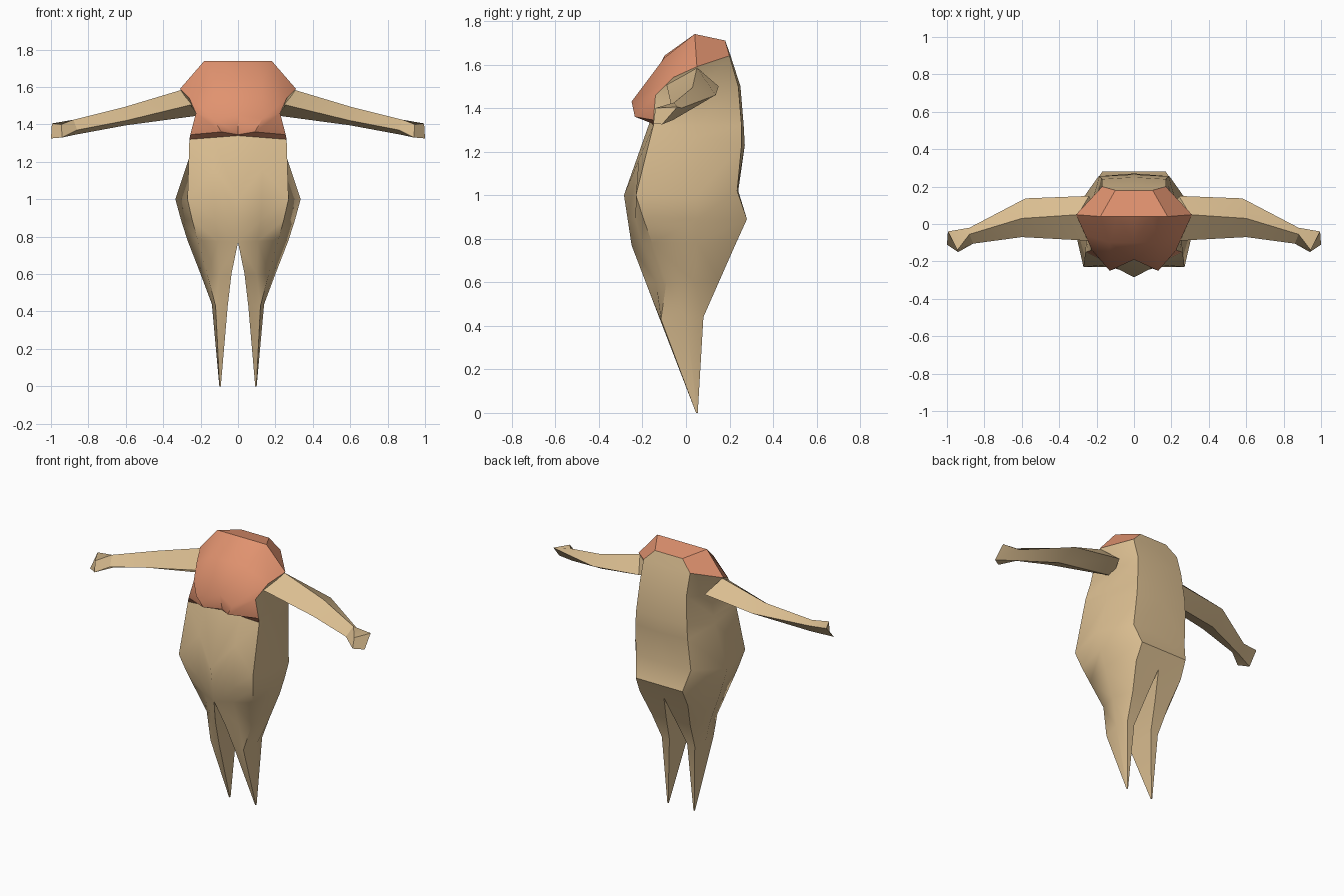
import bpy, bmesh
from mathutils import Vector

if "Cube" in bpy.data.objects:
    bpy.data.objects.remove(bpy.data.objects["Cube"])


def material(name, rgb):
    m = bpy.data.materials.new(name)
    m.diffuse_color = (*rgb, 1)
    m.use_nodes = True
    m.node_tree.nodes["Principled BSDF"].inputs["Base Color"].default_value = m.diffuse_color
    return m


TAN = material("tan", (0.70, 0.51, 0.28))
ORANGE = material("burnt orange", (0.75, 0.29, 0.16))


def loft(bm, rows, closed=False, paint=None):
    """Skin consecutive rows of points; paint(row, column) picks the material."""
    vs = [[bm.verts.new(p) for p in row] for row in rows]
    n = len(vs[0])
    for r in range(len(vs) - 1):
        for c in range(n if closed else n - 1):
            d = (c + 1) % n
            f = bm.faces.new((vs[r][c], vs[r][d], vs[r + 1][d], vs[r + 1][c]))
            f.material_index = paint(r, c) if paint else 0
    return vs


def finish(name, bm, angle):
    """Weld, mirror across x and shade the part."""
    bmesh.ops.remove_doubles(bm, verts=bm.verts, dist=0.002)
    bmesh.ops.recalc_face_normals(bm, faces=bm.faces)
    me = bpy.data.meshes.new(name)
    bm.to_mesh(me)
    bm.free()
    ob = bpy.data.objects.new(name, me)
    bpy.context.collection.objects.link(ob)
    me.materials.append(TAN)
    me.materials.append(ORANGE)
    mod = ob.modifiers.new("mirror", 'MIRROR')
    mod.use_clip = True
    mod.merge_threshold = 0.002
    bpy.context.view_layer.objects.active = ob
    ob.select_set(True)
    bpy.ops.object.modifier_apply(modifier=mod.name)
    bpy.ops.object.shade_smooth_by_angle(angle=angle)
    ob.select_set(False)
    return ob


def with_mid(row):
    """Insert a point halfway between the front centre and front corner."""
    a, b = Vector(row[0]), Vector(row[1])
    return [row[0], (a + b) / 2] + row[2 - 1:]


# Half sections run: front centre, front corner, side, back corner, back centre
crotch = [(0, -.25, .77), (.215, -.155, .78), (.27, .05, .78), (.175, .23, .78), (0, .23, .785)]
seat = [(0, -.268, .89), (.245, -.195, .89), (.305, .05, .89), (.17, .28, .89), (0, .28, .89)]
waist = [(0, -.285, 1.0), (.27, -.23, 1.0), (.335, .05, 1.0), (.2, .235, 1.02), (0, .24, 1.02)]
ribs = [(0, -.165, 1.34), (.26, -.15, 1.32), (.245, .05, 1.27), (.19, .255, 1.23), (0, .27, 1.23)]

# Upper sections carry one more point for the bust
under_bust = [(0, -.165, 1.345), (.09, -.235, 1.36), (.255, -.15, 1.345),
              (.235, .05, 1.32), (.185, .255, 1.32), (0, .265, 1.32)]
bust = [(0, -.19, 1.45), (.13, -.25, 1.43), (.225, -.14, 1.46),
        (.22, .05, 1.45), (.17, .24, 1.5), (0, .25, 1.5)]
shoulder = [(0, -.1, 1.64), (.13, -.1, 1.63), (.26, -.06, 1.54),
            (.31, .05, 1.59), (.17, .2, 1.64), (0, .205, 1.64)]
top = [(0, .04, 1.74), (.09, .04, 1.74), (.18, .04, 1.74),
       (.18, .04, 1.74), (.1, .18, 1.71), (0, .18, 1.71)]

waist_row = with_mid(waist)
waist_row[1] = (Vector(waist[0]) + Vector(ribs[1])) / 2   # flat chest triangle

# Legs: the same section, closed on the inside, tapering to a point
knee = [(.035, -.185, .6), (.165, -.09, .6), (.2, .04, .6), (.14, .155, .61), (.035, .155, .61)]
shin = [(.055, -.12, .43), (.12, -.115, .43), (.14, .0, .44), (.12, .08, .44), (.065, .08, .44)]
toe = [(.095 + dx, .05 + dy, 0) for dx, dy in
       ((-.003, -.004), (.003, -.004), (.005, 0), (.003, .004), (-.003, .004))]


def mantle_paint(r, c):
    """Orange on the bust, shoulder fronts and top."""
    if r < 3:
        return 0
    return int(c < (4 if r == 6 else 2))


bm = bmesh.new()
rows = [with_mid(crotch), with_mid(seat), waist_row, with_mid(ribs), under_bust, bust, shoulder, top]
torso = loft(bm, rows, paint=mantle_paint)
t = torso[-1]
cap = bm.faces.new((t[0], t[1], t[2], t[4], t[5]))
cap.material_index = 1
legs = loft(bm, [with_mid(r) for r in (crotch, knee, shin, toe)], closed=True)
bm.faces.new(legs[-1])
finish("body", bm, 0.75)

# Arms: diamond sections of front, top, back, bottom
arm = [
    [(.23, -.09, 1.51), (.30, .05, 1.585), (.24, .15, 1.5), (.19, .03, 1.45)],
    [(.6, -.07, 1.42), (.6, .03, 1.495), (.58, .137, 1.46), (.6, .02, 1.395)],
    [(.86, -.105, 1.37), (.88, -.055, 1.425), (.88, -.02, 1.40), (.87, -.06, 1.345)],
    [(.94, -.15, 1.33), (.945, -.14, 1.4), (.995, -.04, 1.405), (1.0, -.11, 1.325)],
]
bm = bmesh.new()
sections = loft(bm, arm, closed=True)
bm.faces.new(sections[0])
bm.faces.new(sections[-1])
finish("arms", bm, 0.5)
